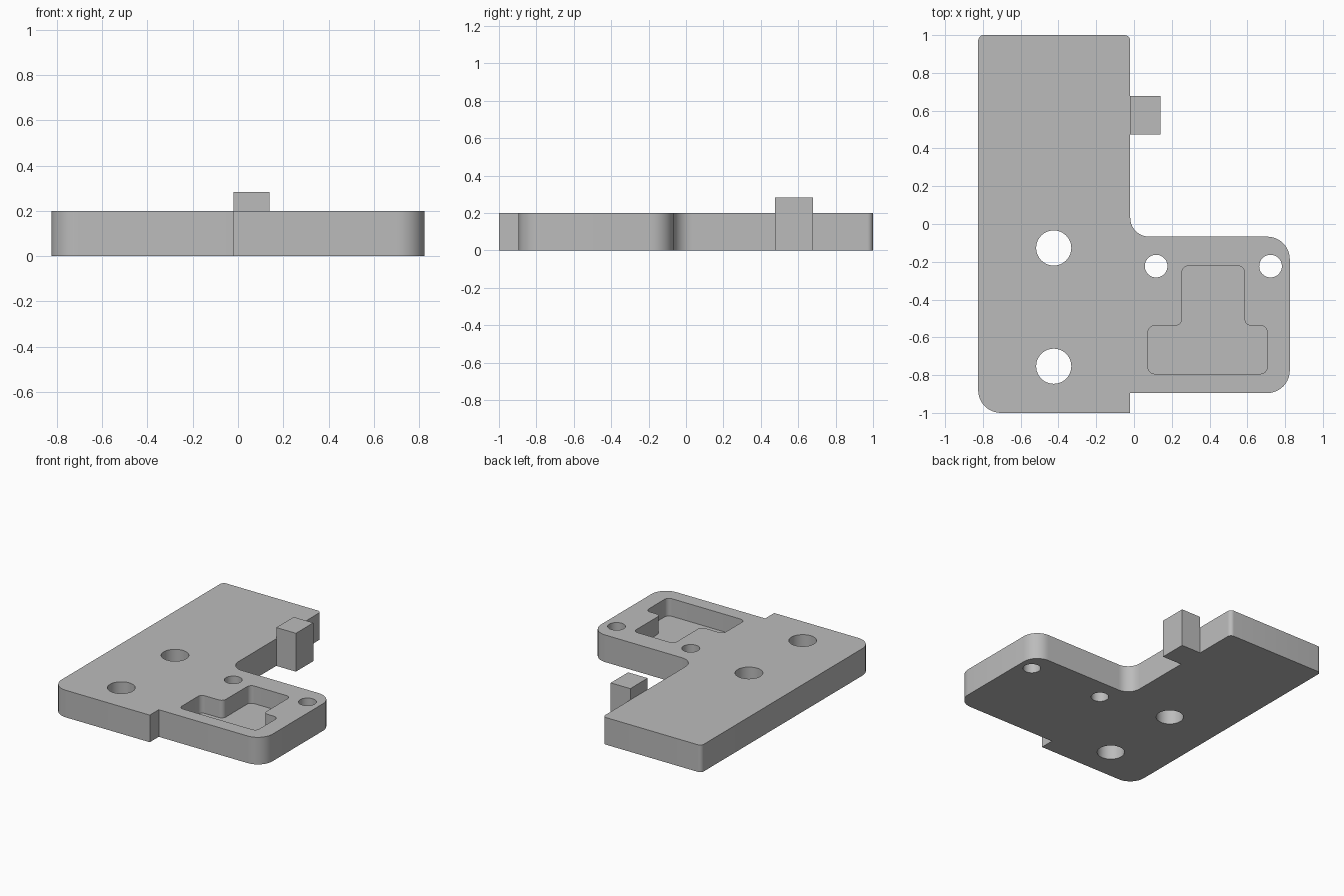
import bpy, bmesh, math
from mathutils import Vector

cube = bpy.data.objects.get("Cube")
if cube:
    bpy.data.objects.remove(cube, do_unlink=True)

grey = bpy.data.materials.new("light_grey")
grey.use_nodes = True
colour = (0.5, 0.5, 0.5, 1)
grey.diffuse_color = colour
grey.node_tree.nodes["Principled BSDF"].inputs["Base Color"].default_value = colour


def rounded(corners, steps=10):
    """Turn (x, y, radius) corners into an outline with arc fillets."""
    points = []
    for i, (x, y, r) in enumerate(corners):
        p = Vector((x, y))
        if r == 0:
            points.append(p)
            continue
        a = (Vector(corners[i - 1][:2]) - p).normalized()
        b = (Vector(corners[(i + 1) % len(corners)][:2]) - p).normalized()
        centre = p + (a + b) * r
        for k in range(steps + 1):
            t = k / steps * math.pi / 2
            points.append(centre - b * r * math.cos(t) - a * r * math.sin(t))
    return points


def circle(x, y, r, sides=48):
    turns = [math.tau * k / sides for k in range(sides)]
    return [(x + r * math.cos(t), y + r * math.sin(t)) for t in turns]


def extrude(name, outline, z0, z1):
    """Make a solid prism from a flat outline."""
    bm = bmesh.new()
    face = bm.faces.new([bm.verts.new((p[0], p[1], z0)) for p in outline])
    top = bmesh.ops.extrude_face_region(bm, geom=[face])["geom"]
    verts = [v for v in top if isinstance(v, bmesh.types.BMVert)]
    bmesh.ops.translate(bm, verts=verts, vec=(0, 0, z1 - z0))
    bmesh.ops.recalc_face_normals(bm, faces=bm.faces)
    mesh = bpy.data.meshes.new(name)
    bm.to_mesh(mesh)
    bm.free()
    mesh.materials.append(grey)
    obj = bpy.data.objects.new(name, mesh)
    bpy.context.collection.objects.link(obj)
    return obj


thickness, pocket_floor = 0.2, 0.07
big, small, tiny = 0.12, 0.03, 0.035

# L-shaped plate with a stepped front edge
plate = extrude("plate", rounded([
    (-0.825, -1, big), (-0.02, -1, 0), (-0.02, -0.895, 0), (0.825, -0.895, big),
    (0.825, -0.067, big), (-0.02, -0.067, big - 0.02), (-0.02, 1, small), (-0.825, 1, small),
]), 0, thickness)

# Through holes
holes = [(-0.425, -0.127, 0.093), (-0.425, -0.753, 0.093),
         (0.117, -0.223, 0.06), (0.723, -0.223, 0.06)]
cutters = [extrude("hole_cutter", circle(*h), -0.1, 0.3) for h in holes]

# T-shaped pocket
cutters.append(extrude("pocket_cutter", rounded([
    (0.074, -0.793, tiny), (0.705, -0.793, tiny), (0.705, -0.538, tiny), (0.585, -0.538, tiny),
    (0.585, -0.222, tiny), (0.254, -0.222, tiny), (0.254, -0.538, tiny), (0.074, -0.538, tiny),
]), pocket_floor, 0.3))

for cutter in cutters:
    cut = plate.modifiers.new("cut", 'BOOLEAN')
    cut.object = cutter
    cut.solver = 'EXACT'
bpy.context.view_layer.objects.active = plate
plate.select_set(True)
for name in [m.name for m in plate.modifiers]:
    bpy.ops.object.modifier_apply(modifier=plate.modifiers[0].name)
for cutter in cutters:
    bpy.data.objects.remove(cutter, do_unlink=True)
bpy.ops.object.shade_smooth_by_angle(angle=math.radians(30))

# Upright block on the inner side
extrude("side_block", [(-0.02, 0.475), (0.14, 0.475), (0.14, 0.678), (-0.02, 0.678)], 0, 0.283)
